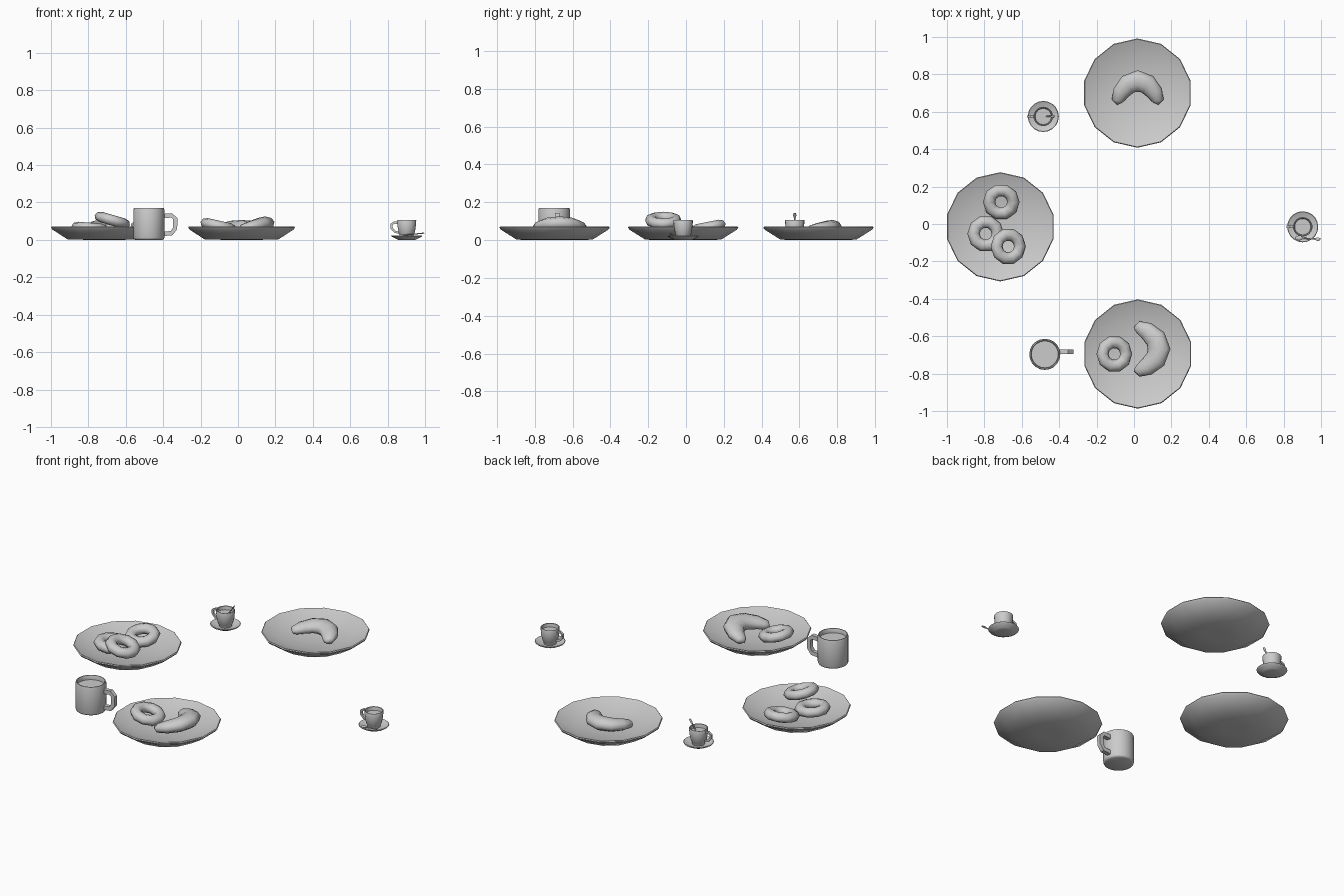
import bpy
import bmesh
from math import sin, cos, pi, tau, radians
from mathutils import Vector, Matrix, Euler

cube = bpy.data.objects.get("Cube")
if cube:
    bpy.data.objects.remove(cube, do_unlink=True)

# One plain grey for everything
grey = bpy.data.materials.new("plain_grey")
grey.use_nodes = True
GREY = (0.6, 0.6, 0.6, 1)
grey.diffuse_color = GREY
grey.node_tree.nodes["Principled BSDF"].inputs["Base Color"].default_value = GREY


def finish(bm, name, loc, rot=(0, 0, 0), angle=50):
    """Turn a bmesh into a placed, shaded object."""
    bmesh.ops.remove_doubles(bm, verts=bm.verts, dist=1e-5)
    bmesh.ops.recalc_face_normals(bm, faces=bm.faces)
    mesh = bpy.data.meshes.new(name)
    bm.to_mesh(mesh)
    bm.free()
    mesh.materials.append(grey)
    obj = bpy.data.objects.new(name, mesh)
    bpy.context.collection.objects.link(obj)
    obj.matrix_world = Matrix.Translation(loc) @ Euler(rot).to_matrix().to_4x4()
    bpy.ops.object.select_all(action='DESELECT')
    obj.select_set(True)
    bpy.context.view_layer.objects.active = obj
    bpy.ops.object.shade_smooth_by_angle(angle=radians(angle))
    return obj


def bridge(bm, rings, closed=False):
    """Skin consecutive rings of vertices with quads."""
    pairs = list(zip(rings, rings[1:]))
    if closed:
        pairs.append((rings[-1], rings[0]))
    for a, b in pairs:
        n = len(a)
        for i in range(n):
            j = (i + 1) % n
            bm.faces.new((a[i], a[j], b[j], b[i]))


def lathe(name, profile, sides, loc, angle=50):
    """Revolve (radius, height) points; the first and last rings are capped."""
    bm = bmesh.new()
    rings = [[bm.verts.new((r * cos(pi / 2 + tau * i / sides),
                            r * sin(pi / 2 + tau * i / sides), z))
              for i in range(sides)] for r, z in profile]
    bridge(bm, rings)
    bm.faces.new(rings[0])
    bm.faces.new(rings[-1])
    return finish(bm, name, loc, angle=angle)


def sweep(name, path, sides, loc, rot=(0, 0, 0), turn=0.0, angle=60):
    """Sweep an ellipse along flat (x, y, half width, half height) stations."""
    bm = bmesh.new()
    pts = [Vector((x, y, 0)) for x, y, w, h in path]
    rings = []
    for k, (x, y, w, h) in enumerate(path):
        t = (pts[min(k + 1, len(pts) - 1)] - pts[max(k - 1, 0)]).normalized()
        n = Vector((-t.y, t.x, 0))
        rings.append([bm.verts.new(pts[k] + n * w * cos(turn + tau * i / sides)
                                   + Vector((0, 0, h * sin(turn + tau * i / sides))))
                      for i in range(sides)])
    bridge(bm, rings)
    bm.faces.new(rings[0])
    bm.faces.new(rings[-1])
    return finish(bm, name, loc, rot, angle)


def doughnut(name, loc, rot):
    bm = bmesh.new()
    major, minor, n, m = 0.065, 0.033, 10, 8
    rings = []
    for i in range(n):
        a = tau * i / n
        rings.append([bm.verts.new(((major + minor * cos(b)) * cos(a),
                                    (major + minor * cos(b)) * sin(a),
                                    0.85 * minor * sin(b)))
                      for b in (tau * j / m for j in range(m))])
    bridge(bm, rings, closed=True)
    finish(bm, name, loc, rot, 80)


def croissant(name, loc, rot, size=1.0):
    half = [(-0.100, -0.079, 0.012, 0.010), (-0.107, -0.060, 0.032, 0.023),
            (-0.090, -0.018, 0.045, 0.031), (-0.052, 0.027, 0.054, 0.036)]
    path = half + [(0, 0.045, 0.058, 0.038)]
    path += [(-x, y, w, h) for x, y, w, h in reversed(half)]
    sweep(name, [tuple(v * size for v in p) for p in path], 10, loc, rot, angle=80)


def handle(name, path, thick, loc, spin=0.0):
    """Square-section loop standing upright beside a cup."""
    r = thick * 2 ** 0.5
    sweep(name, [(x, z, r, r) for x, z in path], 4, loc,
          (pi / 2, 0, spin), turn=pi / 4, angle=40)


# Plates
plate = [(0.06, 0), (0.2, 0.002), (0.284, 0.055), (0.292, 0.066), (0.288, 0.071),
         (0.275, 0.066), (0.19, 0.034), (0.05, 0.024)]
for side, x, y in (("right", -0.715, -0.015), ("back", 0.018, 0.70), ("front", 0.02, -0.695)):
    lathe(side + "_plate", plate, 14, (x, y, 0), angle=60)

# Pastries
doughnut("doughnut_back", (-0.71, 0.118, 0.068), (0.2, 0, 0))
doughnut("doughnut_low", (-0.793, -0.052, 0.064), (0, 0.08, 0))
doughnut("doughnut_top", (-0.672, -0.12, 0.105), (0, 0.28, 0))
doughnut("doughnut_front", (-0.105, -0.695, 0.075), (0, 0.22, 0))
croissant("croissant_back", (0.02, 0.72, 0.063), (0.12, 0, 0))
croissant("croissant_front", (0.087, -0.668, 0.073), (0.22, 0, -pi / 2), 1.07)

# Mug
lathe("mug", [(0.072, 0), (0.08, 0.004), (0.083, 0.012), (0.083, 0.162), (0.08, 0.17),
              (0.075, 0.17), (0.072, 0.163), (0.072, 0.145)], 20, (-0.477, -0.697, 0))
handle("mug_handle", [(0.075, 0.127), (0.122, 0.131), (0.142, 0.112), (0.140, 0.06),
                      (0.122, 0.036), (0.075, 0.032)], 0.012, (-0.477, -0.682, 0))

# Small cups on saucers
saucer = [(0.045, 0), (0.05, 0.002), (0.080, 0.018), (0.083, 0.022), (0.080, 0.024),
          (0.05, 0.012), (0.03, 0.010)]
cup = [(0.034, 0.010), (0.037, 0.024), (0.042, 0.032), (0.048, 0.06), (0.052, 0.102),
       (0.050, 0.106), (0.046, 0.105), (0.043, 0.085)]
loop = [(0.044, 0.090), (0.066, 0.093), (0.082, 0.083), (0.080, 0.062),
        (0.064, 0.044), (0.040, 0.038)]
for side, x, y in (("left", 0.902, -0.015), ("back", -0.485, 0.575)):
    lathe(side + "_saucer", saucer, 20, (x, y, 0))
    lathe(side + "_cup", cup, 18, (x, y, 0))
    handle(side + "_cup_handle", loop, 0.006, (x, y, 0), pi)

# Spoons: handle tip, shaft, then the bowl
spoon = [(0.065, 0, 0.007, 0.003), (0.05, 0, 0.009, 0.003), (0.035, 0, 0.004, 0.003),
         (-0.03, 0, 0.004, 0.003), (-0.045, 0, 0.013, 0.004), (-0.06, 0, 0.011, 0.004),
         (-0.068, 0, 0.004, 0.002)]
sweep("left_spoon", spoon, 8, (0.931, -0.078, 0.030), (0, -0.1, -0.06))
sweep("back_spoon", spoon, 8, (-0.464, 0.575, 0.088), (0, radians(-55), 0))
